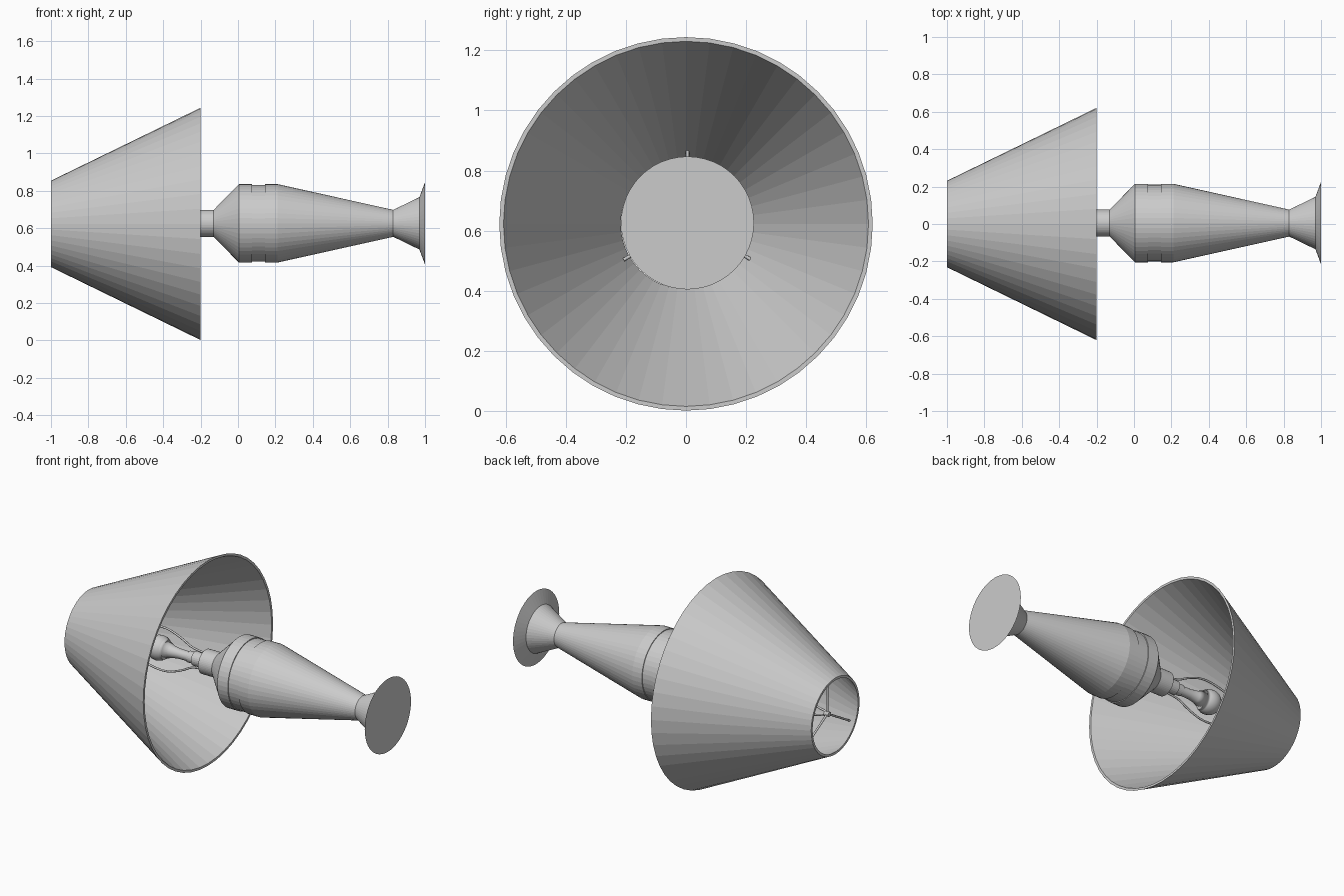
import bpy, bmesh, math
from mathutils import Vector

cube = bpy.data.objects.get("Cube")
if cube:
    bpy.data.objects.remove(cube, do_unlink=True)

# One plain grey for the whole lamp
grey = bpy.data.materials.new("plain grey")
grey.use_nodes = True
GREY = (0.6, 0.6, 0.6, 1)
grey.diffuse_color = GREY
grey.node_tree.nodes["Principled BSDF"].inputs["Base Color"].default_value = GREY

AXIS = Vector((0, 0.005, 0.626))


def lathe(name, profile, sides=48, centre=AXIS, closed=False, smooth=False):
    """Spin (x, radius) points about the lying lamp's long axis."""
    bm = bmesh.new()
    rings = []
    for x, r in profile:
        ring = []
        for i in range(sides):
            a = 2 * math.pi * i / sides
            ring.append(bm.verts.new(centre + Vector((x, r * math.cos(a), r * math.sin(a)))))
        rings.append(ring)
    pairs = list(zip(rings, rings[1:]))
    if closed:
        pairs.append((rings[-1], rings[0]))
    for a, b in pairs:
        for i in range(sides):
            j = (i + 1) % sides
            bm.faces.new((a[i], a[j], b[j], b[i]))
    if not closed:
        bm.faces.new(rings[0])
        bm.faces.new(rings[-1])
    bmesh.ops.recalc_face_normals(bm, faces=bm.faces)
    for f in bm.faces:
        f.smooth = smooth and len(f.verts) == 4
    mesh = bpy.data.meshes.new(name)
    bm.to_mesh(mesh)
    bm.free()
    mesh.materials.append(grey)
    obj = bpy.data.objects.new(name, mesh)
    bpy.context.collection.objects.link(obj)


def wire(name, points, radius=0.006, kind="POLY"):
    curve = bpy.data.curves.new(name, "CURVE")
    curve.dimensions = "3D"
    curve.bevel_depth = radius
    curve.bevel_resolution = 2
    curve.use_fill_caps = True
    spline = curve.splines.new(kind)
    spline.points.add(len(points) - 1)
    for p, co in zip(spline.points, points):
        p.co = (*(AXIS + Vector(co)), 1)
    if kind == "NURBS":
        spline.use_endpoint_u = True
        spline.order_u = 3
    curve.materials.append(grey)
    obj = bpy.data.objects.new(name, curve)
    bpy.context.collection.objects.link(obj)


# Hollow conical shade
lathe("shade", [(-1, 0.231), (-0.2, 0.621), (-0.2, 0.607), (-1, 0.217)],
      centre=Vector((0, 0, 0.623)), closed=True)

# Turned body with neck, shoulder, belt and flared foot
lathe("body", [(-0.22, 0.072), (-0.13, 0.072), (0.005, 0.21), (0.075, 0.21),
               (0.075, 0.205), (0.145, 0.205), (0.145, 0.21), (0.21, 0.21),
               (0.83, 0.072), (0.97, 0.14), (1, 0.221)])

# Socket and bulb
lathe("socket", [(-0.33, 0.033), (-0.29, 0.033), (-0.29, 0.042), (-0.2, 0.042)], sides=24)
bulb = [(-0.53 + 0.072 * math.cos(a), 0.072 * math.sin(a))
        for a in [math.radians(180 - 15 * k) for k in range(10)]]
bulb[0] = (bulb[0][0], 0.003)
lathe("bulb", bulb + [(-0.48, 0.052), (-0.44, 0.035), (-0.39, 0.028), (-0.32, 0.028)],
      sides=24, smooth=True)

# Wire harp around the bulb
for side, s in (("upper", 1), ("lower", -1)):
    wire(side + "_harp", [(-0.2, 0, s * 0.05), (-0.3, 0, s * 0.05), (-0.38, 0, s * 0.1),
                          (-0.5, 0, s * 0.14), (-0.65, 0, s * 0.11), (-0.8, 0, s * 0.04),
                          (-0.95, 0, s * 0.01)], kind="NURBS")

# Three spokes holding the shade
for k in range(3):
    a = math.radians(90 + 120 * k)
    wire("shade_spoke_%d" % (k + 1),
         [(-0.95, 0, 0), (-0.95, 0.245 * math.cos(a), 0.245 * math.sin(a))])
lathe("hub", [(-0.965, 0.015), (-0.935, 0.015)], sides=16)
